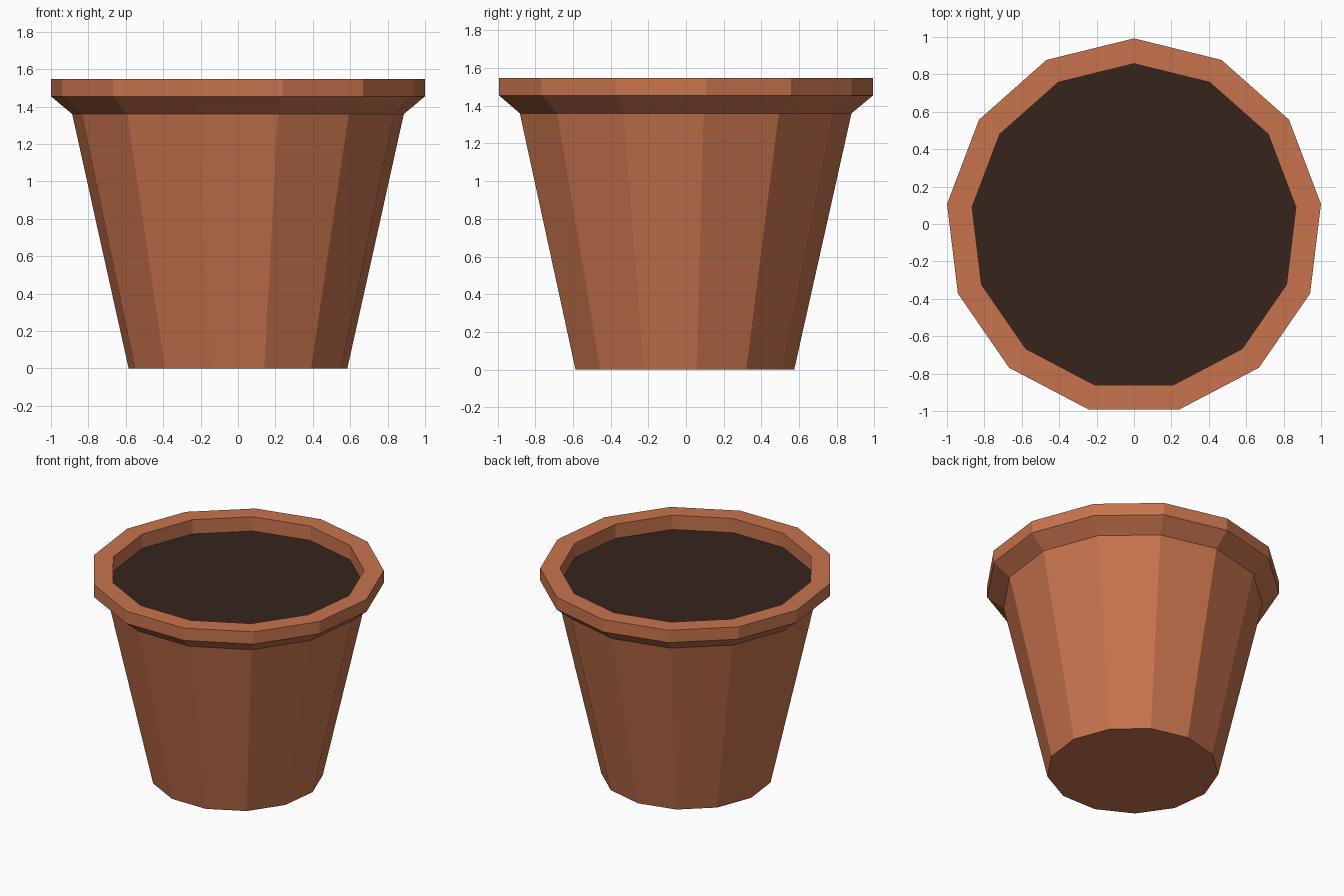
import bpy, bmesh, math

if "Cube" in bpy.data.objects:
    bpy.data.objects.remove(bpy.data.objects["Cube"])

SIDES = 13
Y_SHIFT = -0.0147  # an odd-sided ring is not centred on its own bounds


def material(name, color):
    m = bpy.data.materials.new(name)
    m.diffuse_color = color
    m.use_nodes = True
    m.node_tree.nodes["Principled BSDF"].inputs["Base Color"].default_value = m.diffuse_color
    return m


def lathe(name, profile, mat, cap_start=False):
    """Flat-faced revolve of (radius, z) points; one vertex points to +y."""
    bm = bmesh.new()
    rings = []
    for r, z in profile:
        ring = []
        for k in range(SIDES):
            a = math.pi / 2 + math.tau * k / SIDES
            ring.append(bm.verts.new((r * math.cos(a), r * math.sin(a) + Y_SHIFT, z)))
        rings.append(ring)
    for low, high in zip(rings, rings[1:]):
        for k in range(SIDES):
            n = (k + 1) % SIDES
            bm.faces.new((low[k], low[n], high[n], high[k]))
    if cap_start:
        bm.faces.new(rings[0][::-1])
    if len(rings) == 1:
        bm.faces.new(rings[0])
    mesh = bpy.data.meshes.new(name)
    bm.to_mesh(mesh)
    bm.free()
    mesh.materials.append(mat)
    obj = bpy.data.objects.new(name, mesh)
    bpy.context.collection.objects.link(obj)
    return obj


terracotta = material("terracotta", (0.578, 0.175, 0.075, 1))
earth = material("earth", (0.037, 0.018, 0.012, 1))

# Pot: base, tapered wall, flared lip, flat rim, inner wall down to the soil
lathe("pot", [(0.589, 0), (0.893, 1.36), (1.007, 1.455), (1.007, 1.548),
              (0.872, 1.548), (0.872, 1.44)], terracotta, cap_start=True)

# Soil filling the opening
lathe("soil", [(0.872, 1.44)], earth)
